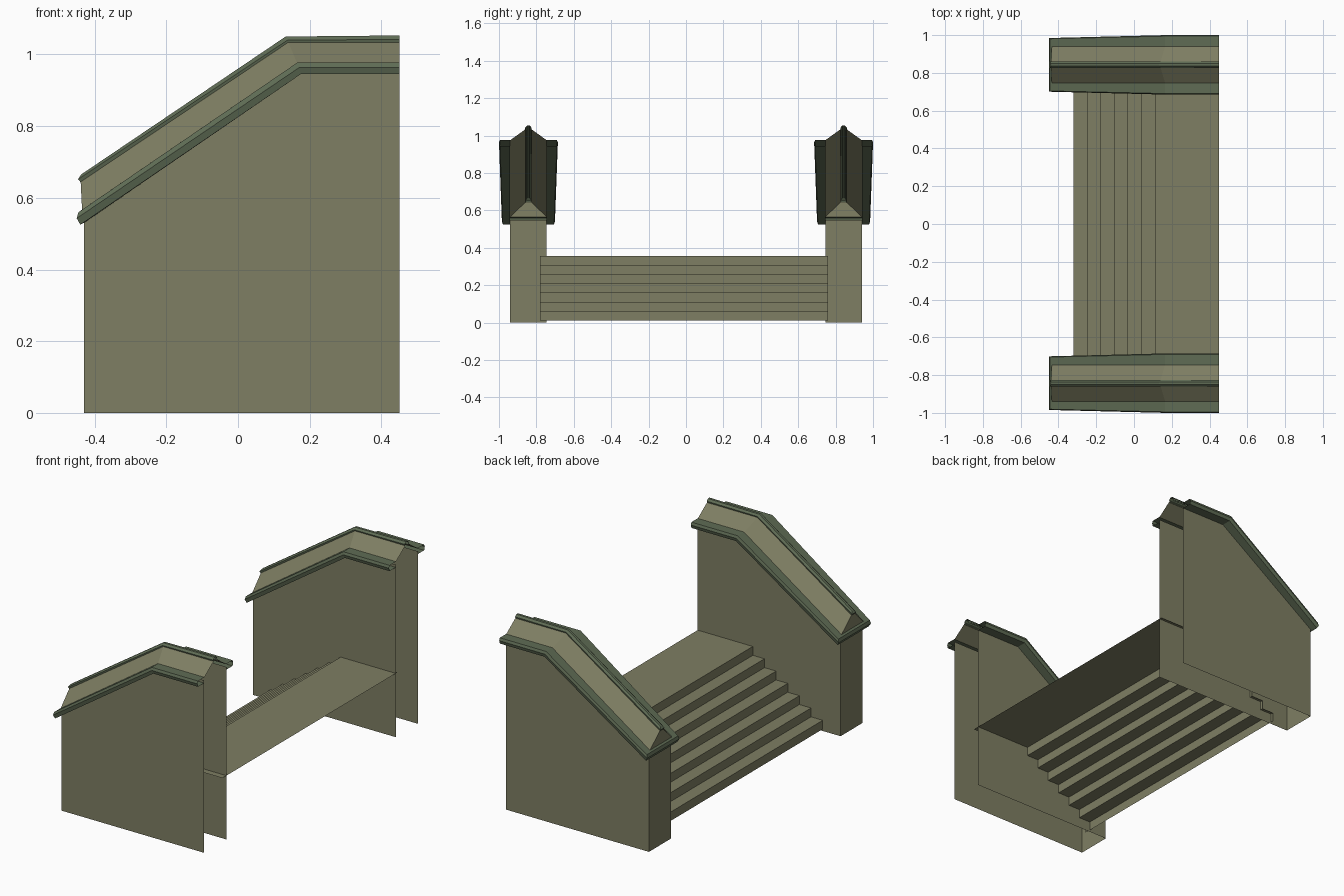
import bpy

if "Cube" in bpy.data.objects:
    bpy.data.objects.remove(bpy.data.objects["Cube"])


def material(name, rgb):
    m = bpy.data.materials.new(name)
    m.diffuse_color = (*rgb, 1)
    m.use_nodes = True
    m.node_tree.nodes["Principled BSDF"].inputs["Base Color"].default_value = m.diffuse_color
    return m


STONE = material("olive_stone", (0.21, 0.21, 0.125))
TRIM = material("green_trim", (0.115, 0.15, 0.09))
WALL_Y = 0.8425


def add_mesh(name, verts, faces, mat):
    me = bpy.data.meshes.new(name)
    me.from_pydata(verts, [], faces)
    me.materials.append(mat)
    ob = bpy.data.objects.new(name, me)
    bpy.context.collection.objects.link(ob)
    return ob


def u_sweep(name, rows, yc, mat, close_top=False):
    """Each row holds (x, z, half width) at the high end, bend and low end.
    It runs down one side, around the low end and back up the other side."""
    verts, faces = [], []
    for row in rows:
        verts += [(x, yc + w, z) for x, z, w in row]
        verts += [(x, yc - w, z) for x, z, w in reversed(row)]
    for j in range(len(rows) - 1):
        a, b = 6 * j, 6 * j + 6
        for i in range(5):
            faces.append((a + i, a + i + 1, b + i + 1, b + i))
    if close_top:
        t = 6 * (len(rows) - 1)
        faces += [(t, t + 1, t + 4, t + 5), (t + 1, t + 2, t + 3, t + 4)]
    return add_mesh(name, verts, faces, mat)


wall = [
    [(0.45, 0.0, 0.0975), (0.17, 0.0, 0.0975), (-0.43, 0.0, 0.0975)],
    [(0.45, 0.96, 0.0975), (0.17, 0.96, 0.0975), (-0.43, 0.548, 0.0975)],
]
moulding = [
    [(0.45, 0.945, 0.0975), (0.175, 0.945, 0.0975), (-0.43, 0.53, 0.0975)],
    [(0.45, 0.945, 0.152), (0.175, 0.945, 0.152), (-0.44, 0.525, 0.137)],
    [(0.45, 0.963, 0.1575), (0.17, 0.963, 0.1575), (-0.45, 0.543, 0.142)],
    [(0.45, 0.977, 0.152), (0.165, 0.977, 0.152), (-0.445, 0.56, 0.138)],
    [(0.45, 0.977, 0.097), (0.165, 0.977, 0.097), (-0.435, 0.567, 0.097)],
]
roof = [
    [(0.45, 0.975, 0.0975), (0.165, 0.975, 0.0975), (-0.435, 0.565, 0.0975)],
    [(0.45, 1.035, 0.014), (0.14, 1.035, 0.014), (-0.439, 0.645, 0.014)],
]
ridge = [
    [(0.45, 1.028, 0.014), (0.142, 1.028, 0.014), (-0.438, 0.642, 0.014)],
    [(0.45, 1.042, 0.017), (0.138, 1.04, 0.017), (-0.446, 0.652, 0.017)],
    [(0.45, 1.053, 0.007), (0.133, 1.05, 0.007), (-0.438, 0.665, 0.007)],
]

# Two side walls with sloped caps, open at the high end
for side, yc in (("front", -WALL_Y), ("back", WALL_Y)):
    u_sweep(side + "_wall", wall, yc, STONE)
    u_sweep(side + "_cap_moulding", moulding, yc, TRIM)
    u_sweep(side + "_cap_roof", roof, yc, STONE)
    u_sweep(side + "_cap_ridge", ridge, yc, TRIM, close_top=True)

# Stair sheet: seven risers and a deep landing
RISERS = 7
tread, rise = 0.0717, 0.0493
profile = [(-0.32, 0.01)]
for i in range(RISERS):
    x, z = -0.32 + i * tread, 0.01 + (i + 1) * rise
    profile.append((x, z))
    profile.append((x + tread if i < RISERS - 1 else 0.45, z))
verts = [(x, y, z) for x, z in profile for y in (-0.78, 0.76)]
faces = [(2 * i, 2 * i + 2, 2 * i + 3, 2 * i + 1) for i in range(len(profile) - 1)]
add_mesh("steps", verts, faces, STONE)
